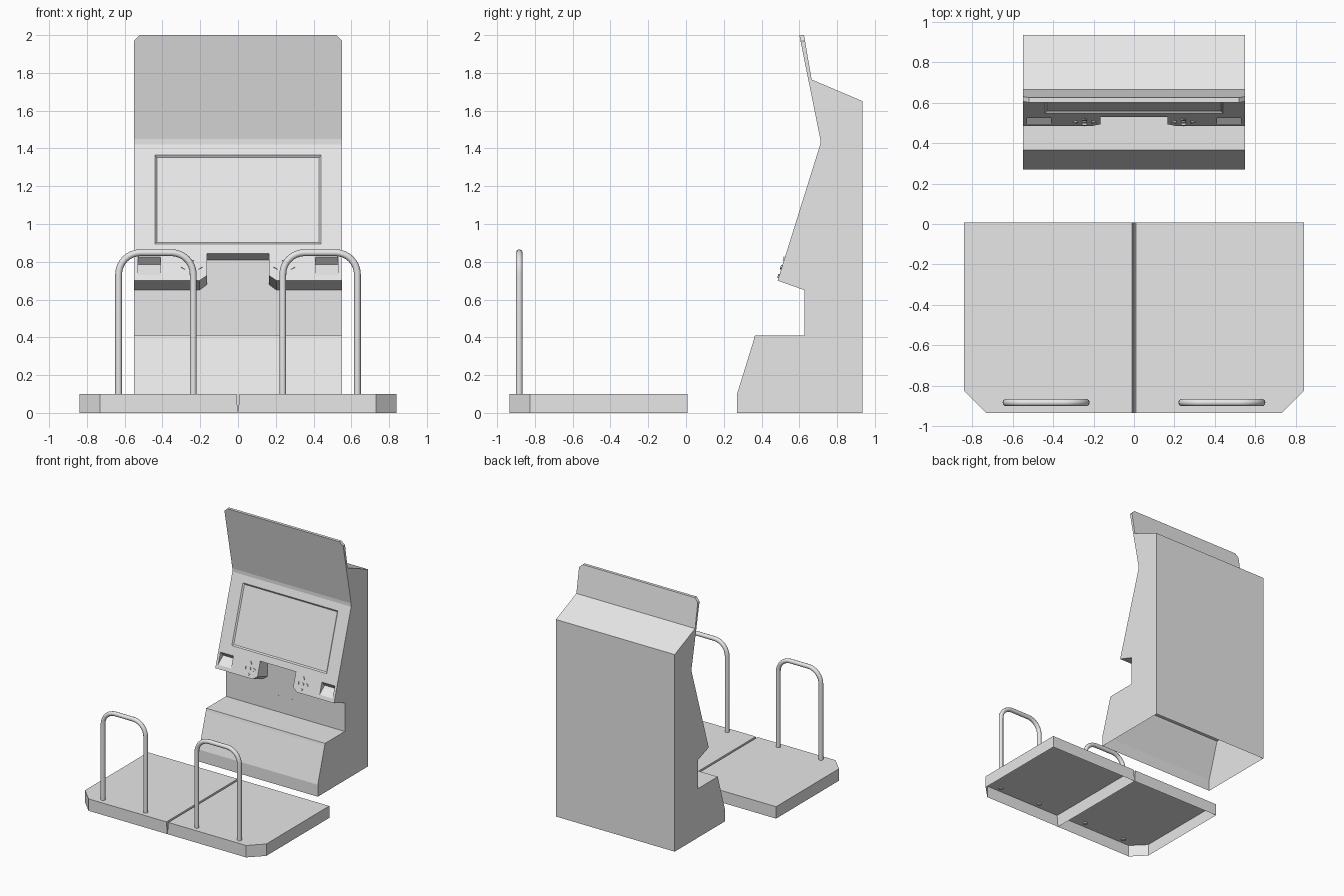
import bpy, bmesh, math
from mathutils import Vector

cube = bpy.data.objects.get("Cube")
if cube:
    bpy.data.objects.remove(cube, do_unlink=True)

grey = bpy.data.materials.new("plain grey")
grey.use_nodes = True
GREY = (0.8, 0.8, 0.8, 1)
grey.diffuse_color = GREY
for node in grey.node_tree.nodes:
    if node.type == "BSDF_PRINCIPLED":
        node.inputs["Base Color"].default_value = GREY


def loft(name, ring_a, ring_b, cap_a=True):
    """Join two matching rings with side walls and end caps."""
    bm = bmesh.new()
    a = [bm.verts.new(p) for p in ring_a]
    b = [bm.verts.new(p) for p in ring_b]
    n = len(a)
    for i in range(n):
        j = (i + 1) % n
        bm.faces.new((a[i], a[j], b[j], b[i]))
    bm.faces.new(b)
    if cap_a:
        bm.faces.new(a[::-1])
    bmesh.ops.recalc_face_normals(bm, faces=bm.faces)
    mesh = bpy.data.meshes.new(name)
    bm.to_mesh(mesh)
    bm.free()
    mesh.materials.append(grey)
    obj = bpy.data.objects.new(name, mesh)
    bpy.context.collection.objects.link(obj)
    return obj


def across(name, profile, x0, x1):
    """Sweep a side profile (y, z) along x."""
    return loft(name, [(x0, y, z) for y, z in profile], [(x1, y, z) for y, z in profile])


# Sloping control and screen panel: its foot, slope and normal
LIP_Y, LIP_Z, SLOPE = 0.485, 0.70, 0.313
NORMAL = Vector((0, -1, SLOPE)).normalized()


def on_panel(x, z, out=0.0):
    return Vector((x, LIP_Y + (z - LIP_Z) * SLOPE, z)) + NORMAL * out


# Cabinet body
HALF = 0.55
profile = [
    (0.27, 0), (0.27, 0.10), (0.36, 0.39), (0.365, 0.41), (0.627, 0.41),
    (0.627, 0.65), (LIP_Y, LIP_Z), (0.711, 1.422), (0.711, 1.45), (0.60, 2.0),
    (0.625, 2.0), (0.665, 1.765), (0.935, 1.65), (0.935, 0),
]
cabinet = across("cabinet", profile, -HALF, HALF)

# Clipped top corners of the header board
bm = bmesh.new()
bm.from_mesh(cabinet.data)
corners = [e for e in bm.edges
           if all(v.co.z > 1.99 for v in e.verts)
           and abs(e.verts[0].co.x - e.verts[1].co.x) < 0.01]
bmesh.ops.bevel(bm, geom=corners, offset=0.03, segments=1, affect="EDGES")
bm.to_mesh(cabinet.data)
bm.free()

cutters = []

# Knee notch in the middle of the control panel, parallel to the underside of the lip
half_notch = [(0.205, 0.60), (0.205, 0.70), (0.165, 0.73), (0.165, 0.86)]
notch = half_notch + [(-x, z) for x, z in reversed(half_notch)]
front_y, back_y, fall = 0.40, 0.6275, 0.357


def notch_ring(y):
    return [(x, y, z - (y - LIP_Y) * fall) for x, z in notch]


cutters.append(loft("notch_cutter", notch_ring(front_y), notch_ring(back_y)))

# Shallow screen recess with tapered edges
def screen_ring(grow, out):
    x, z0, z1 = 0.43 + grow, 0.905 - grow, 1.355 + grow
    return [on_panel(px, pz, out) for px, pz in ((-x, z0), (x, z0), (x, z1), (-x, z1))]


cutters.append(loft("screen_cutter", screen_ring(0, -0.01), screen_ring(0.02, 0.01)))

# Wedge shaped trays at both ends of the control panel
low, deep, high = Vector((0.494, 0.73)), Vector((0.56, 0.785)), Vector((0.524, 0.825))
wedge = [low + (low - deep) * 0.5, deep, high + (high - deep) * 0.5]
for side in (-1, 1):
    cutters.append(across("tray_cutter", wedge, side * 0.41, side * 0.53))

bpy.context.view_layer.objects.active = cabinet
for cutter in cutters:
    mod = cabinet.modifiers.new("cut", "BOOLEAN")
    mod.operation = "DIFFERENCE"
    mod.solver = "EXACT"
    mod.object = cutter
    bpy.ops.object.modifier_apply(modifier=mod.name)
    bpy.data.objects.remove(cutter, do_unlink=True)

# The cabinet is a shell, open underneath
bm = bmesh.new()
bm.from_mesh(cabinet.data)
floor = [f for f in bm.faces if all(v.co.z < 0.001 for v in f.verts)]
bmesh.ops.delete(bm, geom=floor, context="FACES_ONLY")
bm.to_mesh(cabinet.data)
bm.free()


# Menu buttons: a cross of arrows around a centre button
def button(name, cx, cz, radius, sides, turn):
    def ring(out):
        angles = [turn + math.tau * i / sides for i in range(sides)]
        return [on_panel(cx + radius * math.cos(a), cz + radius * math.sin(a), out)
                for a in angles]
    loft(name, ring(-0.002), ring(0.007))


for label, side in (("left", 1), ("right", -1)):
    cx, cz = side * 0.245, 0.77
    button(label + "_centre_button", cx, cz, 0.011, 8, 0)
    for i in range(4):
        a = i * math.pi / 2
        button(label + "_arrow_button", cx + 0.042 * math.cos(a),
               cz + 0.042 * math.sin(a), 0.014, 3, a)

# Dance platform halves, open underneath, with a tapered seam between them
for label, side in (("left", 1), ("right", -1)):
    def outline(seam, z):
        pts = [(seam, 0.008), (0.84, 0.008), (0.84, -0.825), (0.73, -0.935), (seam, -0.935)]
        return [(side * x, y, z) for x, y in pts]
    loft(label + "_platform", outline(0.0005, 0), outline(0.009, 0.10), cap_a=False)

# Bent tube handrails
BEND, TOP, INNER, OUTER = 0.115, 0.848, 0.237, 0.632
for label, side in (("left", 1), ("right", -1)):
    path = [(INNER, 0.09)]
    for cx, start in ((INNER + BEND, math.pi), (OUTER - BEND, math.pi / 2)):
        for i in range(9):
            a = start - i * math.pi / 16
            path.append((cx + BEND * math.cos(a), TOP - BEND + BEND * math.sin(a)))
    path.append((OUTER, 0.09))
    curve = bpy.data.curves.new(label + "_handrail", "CURVE")
    curve.dimensions = "3D"
    curve.bevel_depth = 0.018
    curve.bevel_resolution = 3
    curve.use_fill_caps = True
    spline = curve.splines.new("POLY")
    spline.points.add(len(path) - 1)
    for point, (x, z) in zip(spline.points, path):
        point.co = (side * x, -0.883, z, 1)
    curve.materials.append(grey)
    rail = bpy.data.objects.new(label + "_handrail", curve)
    bpy.context.collection.objects.link(rail)
    bpy.ops.object.select_all(action="DESELECT")
    rail.select_set(True)
    bpy.context.view_layer.objects.active = rail
    bpy.ops.object.convert(target="MESH")
    bpy.ops.object.shade_smooth_by_angle(angle=math.radians(40))
